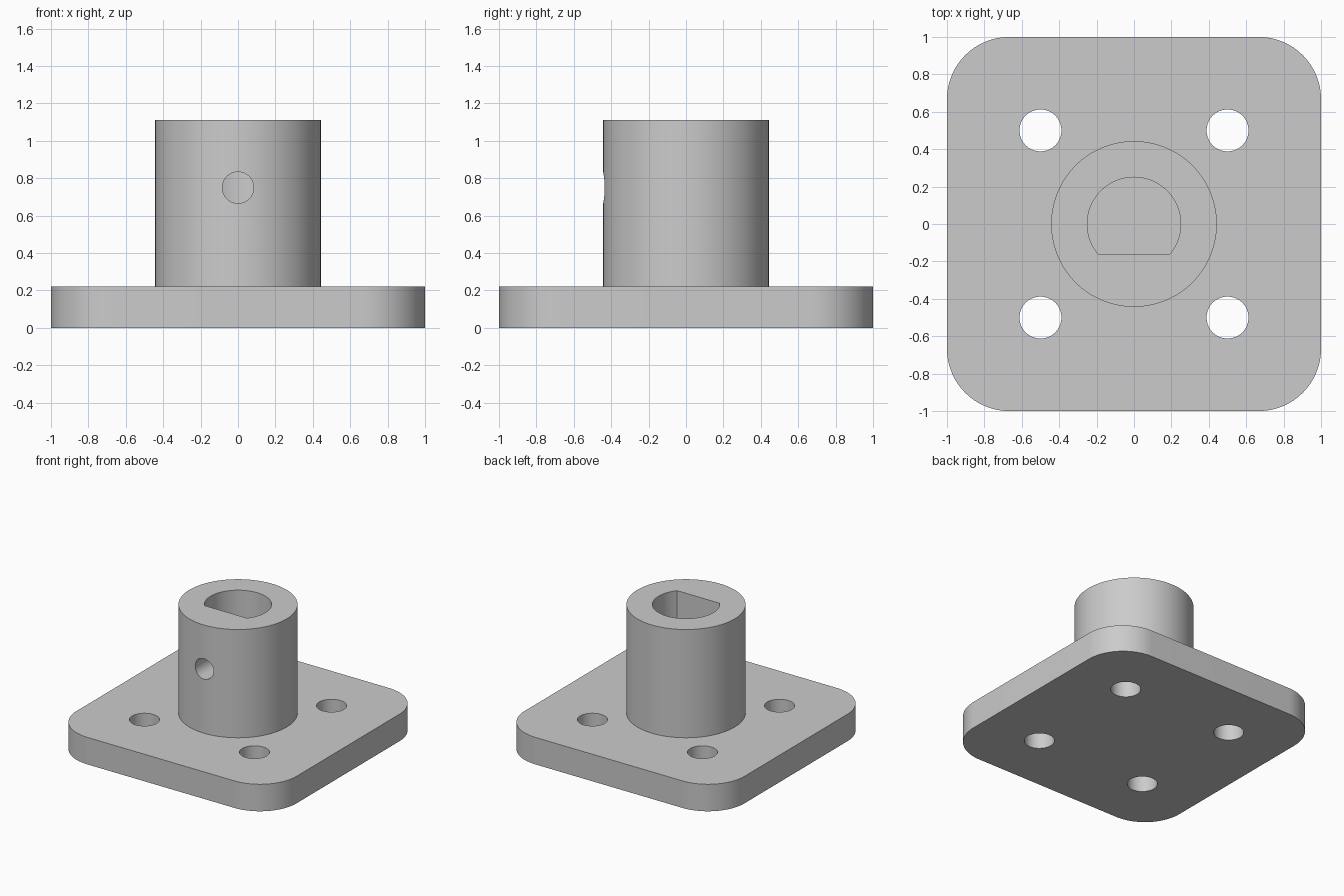
import bpy
from math import cos, sin, pi, asin, radians

cube = bpy.data.objects.get("Cube")
if cube:
    bpy.data.objects.remove(cube)

PLATE_TOP, HUB_TOP = 0.222, 1.111
HUB_R, BORE_R, FLAT_Y = 0.443, 0.25, -0.16
CORNER_R, BOLT_R, BOLT_POS = 0.333, 0.112, 0.5
SCREW_R, SCREW_Z = 0.084, 0.75

grey = bpy.data.materials.new("plain grey")
grey.use_nodes = True
colour = (0.6, 0.6, 0.6, 1)
grey.diffuse_color = colour
grey.node_tree.nodes["Principled BSDF"].inputs["Base Color"].default_value = colour


def arc(cx, cy, r, start, end, steps):
    return [(cx + r * cos(start + (end - start) * i / steps),
             cy + r * sin(start + (end - start) * i / steps)) for i in range(steps + 1)]


def circle(cx, cy, r, steps=96):
    return arc(cx, cy, r, 0, 2 * pi, steps)[:-1]


def prism(name, outline, low, high):
    """Extrude a closed counter-clockwise outline from low to high."""
    n = len(outline)
    verts = [(x, y, z) for z in (low, high) for x, y in outline]
    faces = [tuple(reversed(range(n))), tuple(range(n, 2 * n))]
    faces += [(i, (i + 1) % n, n + (i + 1) % n, n + i) for i in range(n)]
    mesh = bpy.data.meshes.new(name)
    mesh.from_pydata(verts, [], faces)
    mesh.materials.append(grey)
    obj = bpy.data.objects.new(name, mesh)
    bpy.context.collection.objects.link(obj)
    return obj


def combine(target, other, operation):
    """Apply a boolean and drop the helper object."""
    mod = target.modifiers.new(operation, 'BOOLEAN')
    mod.operation, mod.solver, mod.object = operation, 'EXACT', other
    bpy.context.view_layer.objects.active = target
    bpy.ops.object.modifier_apply(modifier=mod.name)
    bpy.data.objects.remove(other)


# Mounting plate with rounded corners
outline = []
inset = 1 - CORNER_R
for k, (sx, sy) in enumerate([(1, 1), (-1, 1), (-1, -1), (1, -1)]):
    outline += arc(sx * inset, sy * inset, CORNER_R, k * pi / 2, (k + 1) * pi / 2, 24)
flange = prism("shaft_flange", outline, 0, PLATE_TOP)

# Hub fused onto the plate
combine(flange, prism("hub", circle(0, 0, HUB_R, 128), PLATE_TOP / 2, HUB_TOP), 'UNION')

# Blind D-shaped shaft bore
a = asin(FLAT_Y / BORE_R)
bore = arc(0, 0, BORE_R, a, pi - a, 80)
combine(flange, prism("bore_cutter", bore, PLATE_TOP, HUB_TOP + 0.1), 'DIFFERENCE')

# Four bolt holes
for x in (-BOLT_POS, BOLT_POS):
    for y in (-BOLT_POS, BOLT_POS):
        hole = prism("bolt_cutter", circle(x, y, BOLT_R, 64), -0.1, PLATE_TOP + 0.1)
        combine(flange, hole, 'DIFFERENCE')

# Set screw hole through the front wall into the bore
screw = prism("screw_cutter", circle(0, 0, SCREW_R, 64), 0, 0.6)
screw.rotation_euler.x = radians(90)
screw.location.z = SCREW_Z
bpy.context.view_layer.update()
combine(flange, screw, 'DIFFERENCE')

# Smooth curved walls, crisp edges
bpy.ops.object.select_all(action='DESELECT')
flange.select_set(True)
bpy.context.view_layer.objects.active = flange
bpy.ops.object.shade_smooth_by_angle(angle=radians(30))
